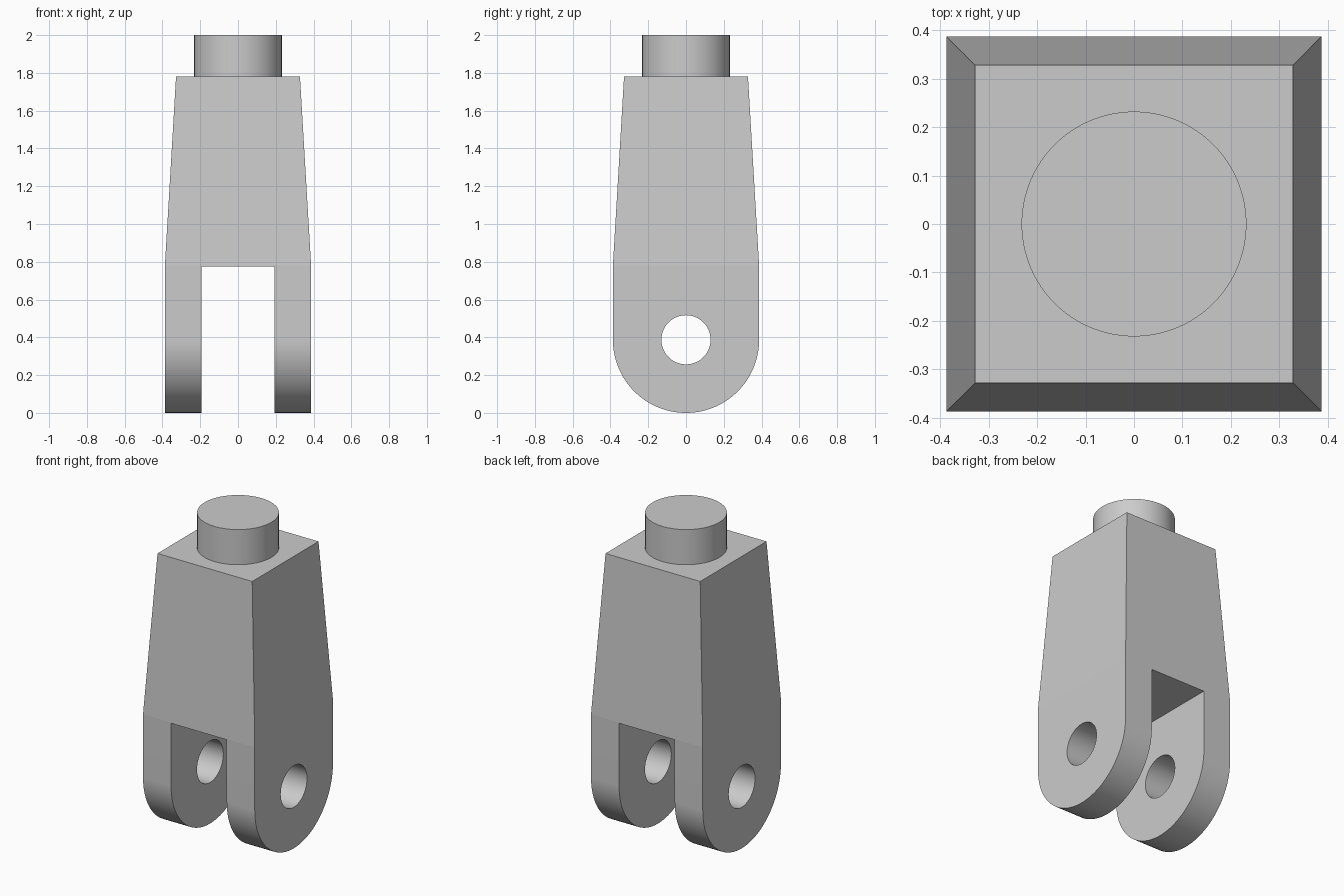
import bpy, bmesh, math
from mathutils import Matrix, Vector

cube = bpy.data.objects.get("Cube")
if cube:
    bpy.data.objects.remove(cube, do_unlink=True)

HALF, TOP_HALF = 0.387, 0.328      # body half widths, below and at the top
TAPER_Z, BODY_TOP = 0.78, 1.78
SLOT_HALF, HOLE_R, STUD_R = 0.193, 0.13, 0.232
ARC_STEPS, SIDES = 96, 128

steel = bpy.data.materials.new("grey steel")
steel.use_nodes = True
color = (0.6, 0.6, 0.6, 1)
steel.diffuse_color = color
steel.node_tree.nodes["Principled BSDF"].inputs["Base Color"].default_value = color


def make_object(name, bm):
    bmesh.ops.recalc_face_normals(bm, faces=bm.faces)
    mesh = bpy.data.meshes.new(name)
    bm.to_mesh(mesh)
    bm.free()
    mesh.materials.append(steel)
    obj = bpy.data.objects.new(name, mesh)
    bpy.context.collection.objects.link(obj)
    return obj


def cylinder(name, radius, depth, matrix):
    bm = bmesh.new()
    bmesh.ops.create_cone(bm, cap_ends=True, segments=SIDES, radius1=radius,
                          radius2=radius, depth=depth, matrix=matrix)
    return make_object(name, bm)


# Round-bottomed prism, with its top face drawn up into the tapered block
bm = bmesh.new()
angles = [math.pi * (1 + i / ARC_STEPS) for i in range(ARC_STEPS + 1)]
outline = [(HALF * math.cos(a), HALF + HALF * math.sin(a)) for a in angles]
outline += [(HALF, TAPER_Z), (-HALF, TAPER_Z)]
side = bm.faces.new([bm.verts.new((-HALF, y, z)) for y, z in outline])
swept = bmesh.ops.extrude_face_region(bm, geom=[side])["geom"]
bmesh.ops.translate(bm, vec=(2 * HALF, 0, 0),
                    verts=[g for g in swept if isinstance(g, bmesh.types.BMVert)])
bm.normal_update()
top = max(bm.faces, key=lambda f: min(v.co.z for v in f.verts))
raised = bmesh.ops.extrude_face_region(bm, geom=[top])["geom"]
bm.faces.remove(top) if top.is_valid else None
for v in [g for g in raised if isinstance(g, bmesh.types.BMVert)]:
    v.co = Vector((v.co.x * TOP_HALF / HALF, v.co.y * TOP_HALF / HALF, BODY_TOP))
body = make_object("clevis_body", bm)

# Cutters for the fork slot and the cross pin hole
bm = bmesh.new()
bmesh.ops.create_cube(bm, size=1, matrix=Matrix.Translation((0, 0, TAPER_Z - 0.505))
                      @ Matrix.Diagonal((2 * SLOT_HALF, 2, 1, 1)))
slot = make_object("slot_cutter", bm)
hole = cylinder("pin_hole_cutter", HOLE_R, 2, Matrix.Translation((0, 0, HALF))
                @ Matrix.Rotation(math.pi / 2, 4, "Y"))

bpy.context.view_layer.objects.active = body
for cutter in (slot, hole):
    cutter.hide_render = True
    cut = body.modifiers.new(cutter.name, "BOOLEAN")
    cut.operation = "DIFFERENCE"
    cut.solver = "EXACT"
    cut.object = cutter
    bpy.ops.object.modifier_apply(modifier=cut.name)
    bpy.data.objects.remove(cutter, do_unlink=True)

# Round stud on top
stud = cylinder("top_stud", STUD_R, 2 - BODY_TOP,
                Matrix.Translation((0, 0, (2 + BODY_TOP) / 2)))

# Smooth the round walls, keep the slight taper crease sharp
bpy.ops.object.select_all(action="DESELECT")
for obj in (body, stud):
    obj.select_set(True)
bpy.ops.object.shade_smooth_by_angle(angle=math.radians(3.1))
